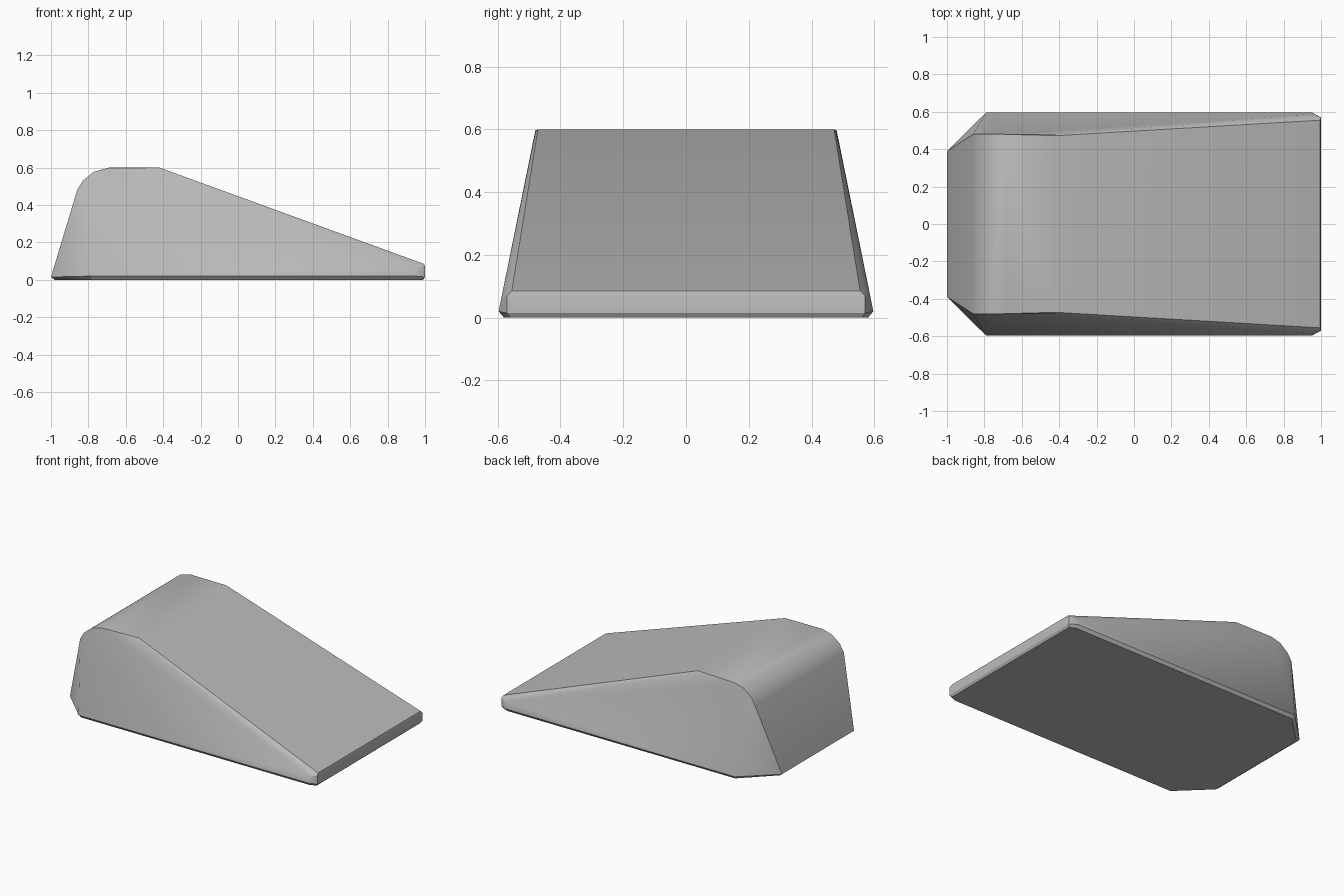
import bpy
import bmesh
from math import radians

old = bpy.data.objects.get("Cube")
if old:
    bpy.data.objects.remove(old, do_unlink=True)

# Plain grey finish
grey = bpy.data.materials.new("plain_grey")
grey.use_nodes = True
colour = (0.5, 0.5, 0.5, 1)
grey.diffuse_color = colour
grey.node_tree.nodes["Principled BSDF"].inputs["Base Color"].default_value = colour

# Half of the wedge as corner points; mirrored across y
base = [(-0.98, 0.385, 0), (-0.78, 0.58, 0), (0.95, 0.58, 0), (0.99, 0.56, 0)]
rim = [(-1, 0.39, 0.015), (-0.79, 0.597, 0.02), (0.95, 0.597, 0.02), (1, 0.57, 0.015)]
nose = [(0.95, 0.588, 0.065), (1, 0.57, 0.07), (0.995, 0.555, 0.085)]
shoulder = [(x, 0.48, z) for x, z in
            [(-0.86, 0.48), (-0.83, 0.53), (-0.77, 0.578), (-0.7, 0.597)]]
crest = [(-0.42, 0.48, 0.59), (-0.42, 0.472, 0.6), (-0.69, 0.472, 0.6)]

bm = bmesh.new()
for x, y, z in base + rim + nose + shoulder + crest:
    for side in (-1, 1):
        bm.verts.new((x, y * side, z))
hull = bmesh.ops.convex_hull(bm, input=bm.verts)
loose = [v for v in bm.verts if not v.link_faces]
bmesh.ops.delete(bm, geom=loose, context='VERTS')
bmesh.ops.dissolve_limit(bm, angle_limit=radians(1), verts=bm.verts, edges=bm.edges)
bmesh.ops.recalc_face_normals(bm, faces=bm.faces)

mesh = bpy.data.meshes.new("wedge_body")
bm.to_mesh(mesh)
bm.free()
mesh.materials.append(grey)
wedge = bpy.data.objects.new("wedge_body", mesh)
bpy.context.collection.objects.link(wedge)

# Soft shoulder, crisp outer edges
bpy.ops.object.select_all(action='DESELECT')
wedge.select_set(True)
bpy.context.view_layer.objects.active = wedge
bpy.ops.object.shade_smooth_by_angle(angle=radians(30))
